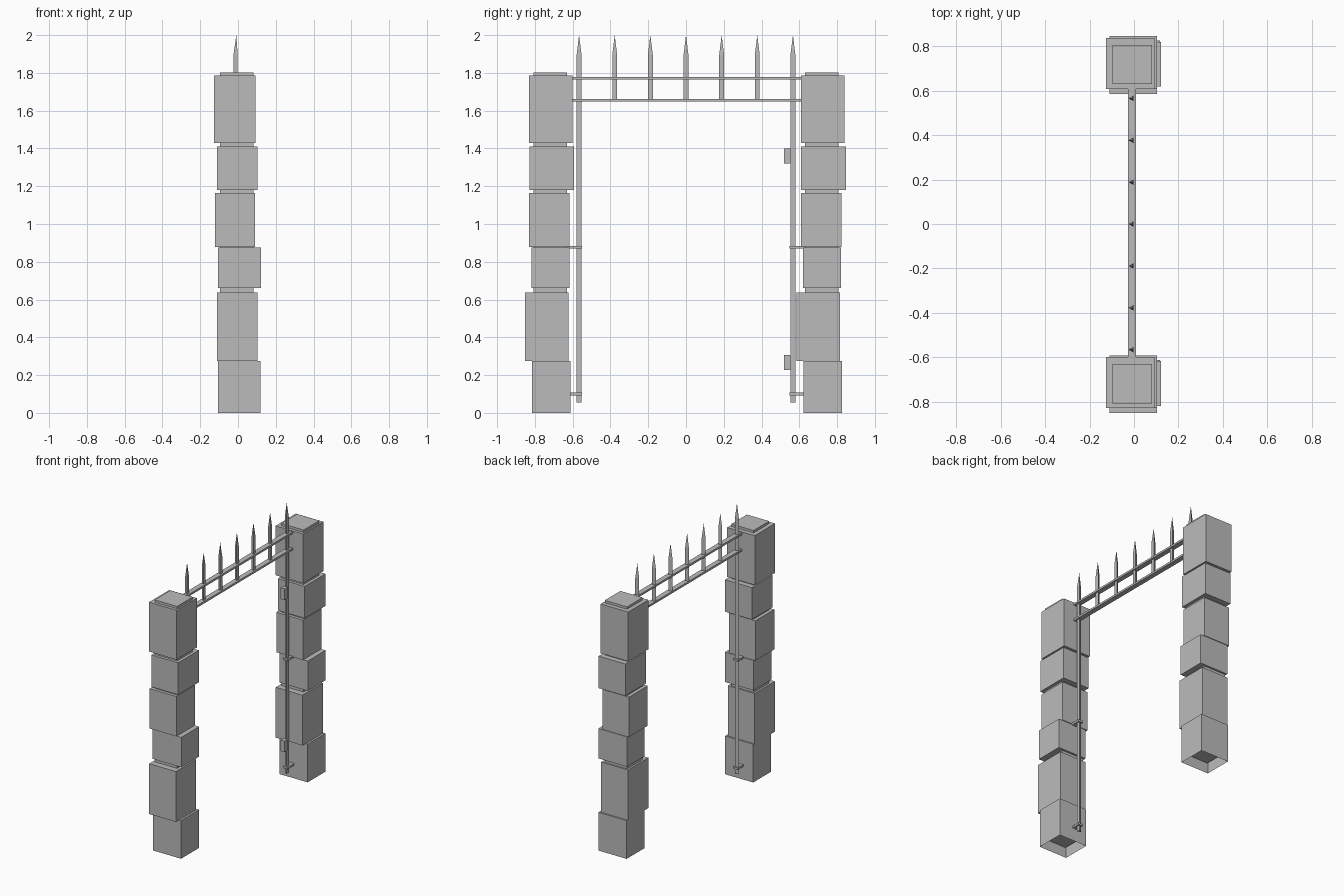
import bpy, bmesh
from mathutils import Matrix

if "Cube" in bpy.data.objects:
    bpy.data.objects.remove(bpy.data.objects["Cube"], do_unlink=True)

# One plain grey for stone and iron
grey = bpy.data.materials.new("stone grey")
grey.use_nodes = True
colour = (0.5, 0.5, 0.5, 1)
grey.diffuse_color = colour
grey.node_tree.nodes["Principled BSDF"].inputs["Base Color"].default_value = colour


def finish(name, bm):
    mesh = bpy.data.meshes.new(name)
    bm.to_mesh(mesh)
    bm.free()
    mesh.materials.append(grey)
    obj = bpy.data.objects.new(name, mesh)
    bpy.context.collection.objects.link(obj)
    return obj


def box(name, x, y, z, open_bottom=False):
    """Box from three (low, high) spans."""
    bm = bmesh.new()
    bmesh.ops.create_cube(bm, size=1)
    for v in bm.verts:
        v.co = [low + (high - low) * (c + 0.5) for c, (low, high) in zip(v.co, (x, y, z))]
    if open_bottom:
        bm.normal_update()
        floor = [f for f in bm.faces if f.normal.z < -0.9]
        bmesh.ops.delete(bm, geom=floor, context='FACES')
    return finish(name, bm)


def spike(name, y, bottom):
    """Three-sided bar with a pointed tip, flat side facing +x."""
    shoulder, tip, radius = 1.895, 2.0, 0.015
    bm = bmesh.new()
    place = Matrix.Translation((BAR_X, y, (bottom + shoulder) / 2)) @ Matrix.Rotation(1.5708, 4, 'Z')
    bmesh.ops.create_cone(bm, cap_ends=True, segments=3, radius1=radius, radius2=radius,
                          depth=shoulder - bottom, matrix=place)
    # Turn the ring so that one corner points to -x
    corner = min(bm.verts, key=lambda v: v.co.x)
    if abs(corner.co.y - y) > 0.001:
        for v in bm.verts:
            v.co.x = 2 * BAR_X - v.co.x
        bmesh.ops.reverse_faces(bm, faces=bm.faces[:])
    bm.normal_update()
    cap = [f for f in bm.faces if f.normal.z > 0.9]
    top = bmesh.ops.poke(bm, faces=cap)["verts"][0]
    top.co = (BAR_X, y, tip)
    return finish(name, bm)


BAR_X = -0.009
FLAT = (-0.027, 0.010)
SHIFT = 1.438

# Stacked stones of the front pillar: x span, y span, z span
stones = [
    ((-0.106, 0.118), (-0.815, -0.612), (0, 0.275)),
    ((-0.110, 0.103), (-0.852, -0.622), (0.275, 0.637)),
    ((-0.105, 0.122), (-0.819, -0.617), (0.66, 0.875)),
    ((-0.121, 0.090), (-0.830, -0.616), (0.878, 1.165)),
    ((-0.110, 0.103), (-0.828, -0.592), (1.18, 1.41)),
    ((-0.127, 0.092), (-0.830, -0.600), (1.43, 1.785)),
]

# Two matching pillars, each a mortar core wrapped in stones
for side, dy in (("front", 0), ("back", SHIFT)):
    for i, (x, (y0, y1), z) in enumerate(stones):
        box(f"{side}_pillar_stone_{i + 1}", x, (y0 + dy, y1 + dy), z, open_bottom=(i == 0))
    box(f"{side}_pillar_core", (-0.096, 0.081), (-0.808 + dy, -0.631 + dy), (0.07, 1.802))

# Flat rails across the top
for name, z in (("lower_rail", 1.655), ("upper_rail", 1.772)):
    box(name, FLAT, (-0.605, 0.615), (z - 0.007, z + 0.007))

# Spiked bars: long posts at the ends, short spikes between
for i in range(-3, 4):
    end = abs(i) == 3
    spike("end_post" if end else "spike", i * 0.1887, 0.055 if end else 1.655)

# Flat brackets tying the end posts to the pillars
for z in (0.10, 0.877):
    for y in ((-0.64, -0.55), (0.548, 0.64)):
        box("post_bracket", FLAT, y, (z - 0.007, z + 0.007))

# Hinge blocks on the back post
for z in (0.266, 1.36):
    box("hinge_block", (-0.025, 0.007), (0.52, 0.553), (z - 0.04, z + 0.04))
